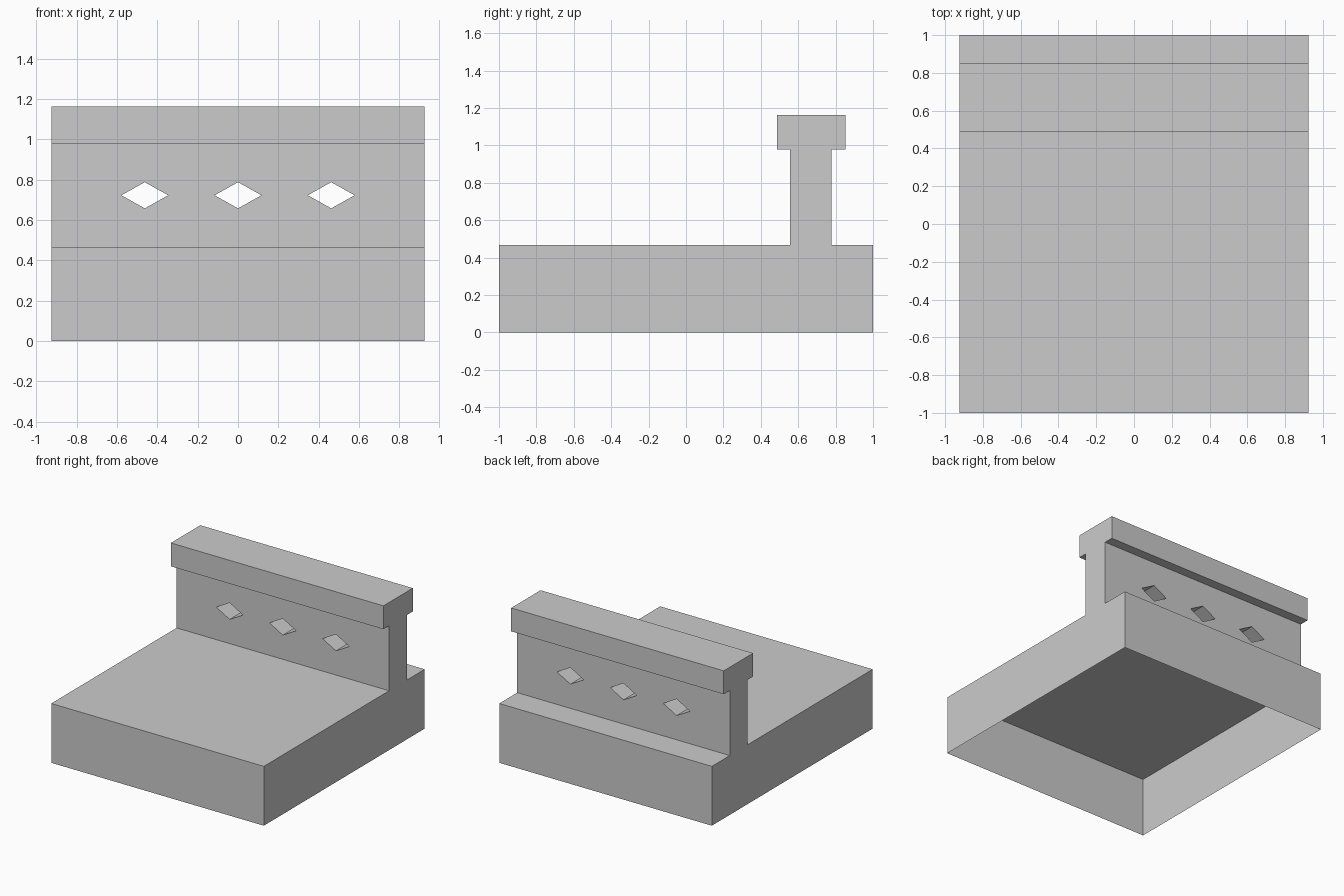
import bpy, bmesh

if "Cube" in bpy.data.objects:
    bpy.data.objects.remove(bpy.data.objects["Cube"])

HALF_X = 0.925
BASE_Z, NECK_Z, TOP_Z = 0.467, 0.978, 1.162
WEB_Y0, WEB_Y1 = 0.557, 0.777
CAP_Y0, CAP_Y1 = 0.487, 0.852


def add_prism(bm, points, offset):
    """Extrude a closed outline of 3D points along offset."""
    face = bm.faces.new([bm.verts.new(p) for p in points])
    new = bmesh.ops.extrude_face_region(bm, geom=[face])["geom"]
    bmesh.ops.translate(bm, vec=offset,
                        verts=[v for v in new if isinstance(v, bmesh.types.BMVert)])


def make_object(name, bm):
    bmesh.ops.recalc_face_normals(bm, faces=bm.faces[:])
    mesh = bpy.data.meshes.new(name)
    bm.to_mesh(mesh)
    bm.free()
    obj = bpy.data.objects.new(name, mesh)
    bpy.context.collection.objects.link(obj)
    return obj


# Base block, web and cap as one continuous side profile
profile = [(-1, 0), (1, 0), (1, BASE_Z), (WEB_Y1, BASE_Z), (WEB_Y1, NECK_Z),
           (CAP_Y1, NECK_Z), (CAP_Y1, TOP_Z), (CAP_Y0, TOP_Z), (CAP_Y0, NECK_Z),
           (WEB_Y0, NECK_Z), (WEB_Y0, BASE_Z), (-1, BASE_Z)]
bm = bmesh.new()
add_prism(bm, [(-HALF_X, y, z) for y, z in profile], (2 * HALF_X, 0, 0))
body = make_object("base_with_rail", bm)

# Three diamond openings through the web
bm = bmesh.new()
mid_z = (BASE_Z + NECK_Z) / 2
for x in (-HALF_X / 2, 0, HALF_X / 2):
    diamond = [(x - 0.116, 0.45, mid_z), (x, 0.45, mid_z - 0.065),
               (x + 0.116, 0.45, mid_z), (x, 0.45, mid_z + 0.065)]
    add_prism(bm, diamond, (0, 0.45, 0))
cutter = make_object("diamond_cutter", bm)
cutter.hide_render = True

cut = body.modifiers.new("diamond_holes", 'BOOLEAN')
cut.operation = 'DIFFERENCE'
cut.solver = 'EXACT'
cut.object = cutter
bpy.context.view_layer.objects.active = body
bpy.ops.object.modifier_apply(modifier=cut.name)
bpy.data.objects.remove(cutter)

# Open underside
bm = bmesh.new()
bm.from_mesh(body.data)
bottom = [f for f in bm.faces if all(abs(v.co.z) < 1e-4 for v in f.verts)]
bmesh.ops.delete(bm, geom=bottom, context='FACES')
bm.to_mesh(body.data)
bm.free()
